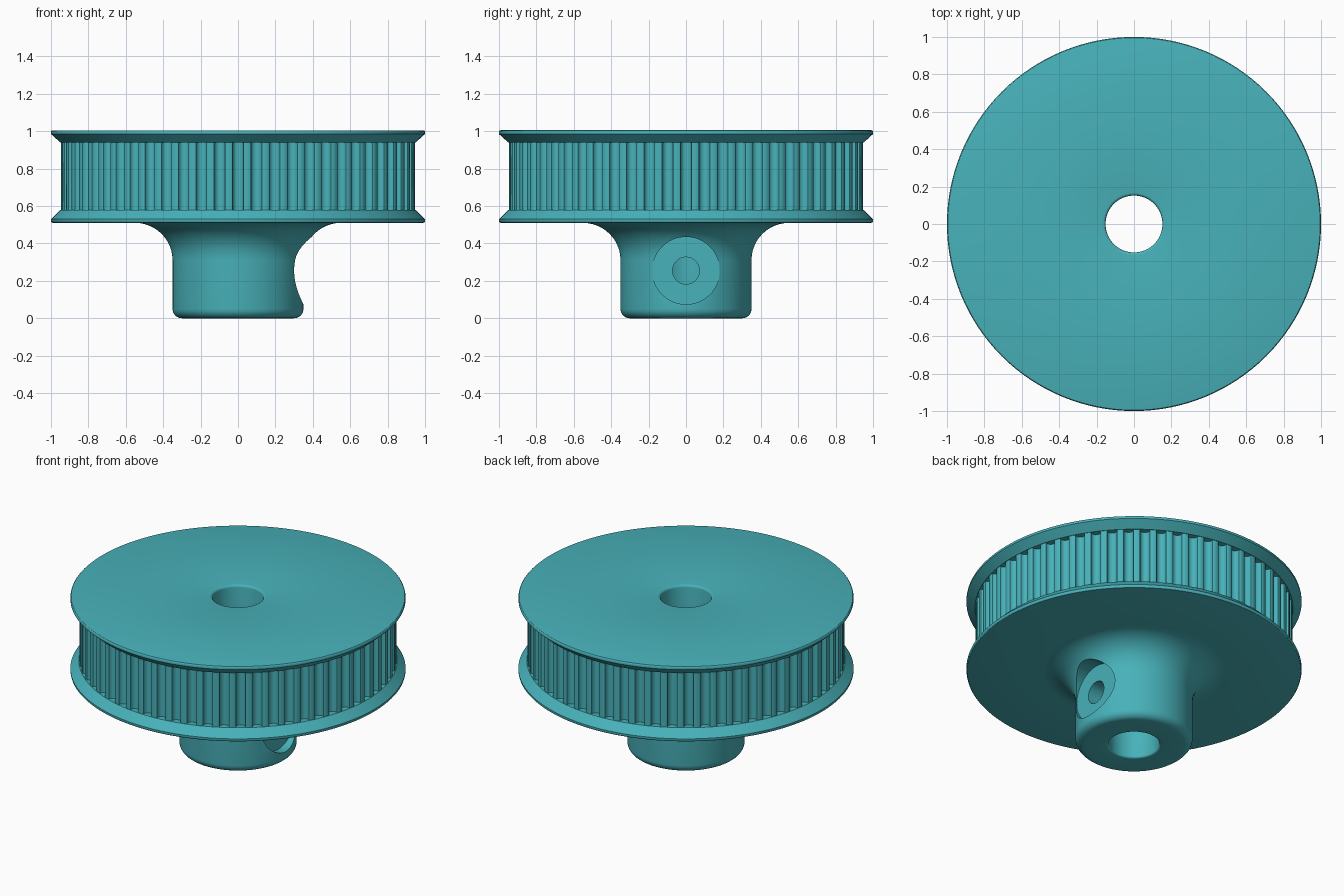
import bpy, bmesh, math
from math import sin, cos, pi, radians

if "Cube" in bpy.data.objects:
    bpy.data.objects.remove(bpy.data.objects["Cube"])

teal = bpy.data.materials.new("teal")
teal.diffuse_color = (0.064, 0.445, 0.49, 1)
teal.use_nodes = True
teal.node_tree.nodes["Principled BSDF"].inputs["Base Color"].default_value = teal.diffuse_color

BELT_LOW, BELT_HIGH = 0.58, 0.94
TEETH = 60


def arc(cx, cz, r, a0, a1, n):
    """Points of an arc in the (radius, height) plane, angles in degrees."""
    angles = [radians(a0 + (a1 - a0) * i / n) for i in range(n + 1)]
    return [(cx + r * cos(a), cz + r * sin(a)) for a in angles]


def make_object(name, bm):
    bmesh.ops.recalc_face_normals(bm, faces=bm.faces)
    mesh = bpy.data.meshes.new(name)
    bm.to_mesh(mesh)
    bm.free()
    mesh.materials.append(teal)
    obj = bpy.data.objects.new(name, mesh)
    bpy.context.collection.objects.link(obj)
    return obj


def lathe(name, profile, steps=128):
    """Revolve a closed profile around z."""
    bm = bmesh.new()
    rings = [[bm.verts.new((r * cos(2 * pi * i / steps), r * sin(2 * pi * i / steps), z))
              for r, z in profile] for i in range(steps)]
    n = len(profile)
    for i in range(steps):
        a, b = rings[i], rings[(i + 1) % steps]
        for j in range(n):
            k = (j + 1) % n
            bm.faces.new((a[j], b[j], b[k], a[k]))
    return make_object(name, bm)


def smooth(obj, angle):
    bpy.ops.object.select_all(action='DESELECT')
    obj.select_set(True)
    bpy.context.view_layer.objects.active = obj
    bpy.ops.object.shade_smooth_by_angle(angle=radians(angle))


# Hub, both flanges and the bore in one turned profile
profile = (
    arc(0.165, 0.013, 0.013, 180, 270, 4)          # bore lip, bottom
    + arc(0.30, 0.05, 0.05, 270, 360, 6)           # hub foot
    + arc(0.55, 0.31, 0.20, 180, 90, 12)           # hub to flange fillet
    + arc(0.99, 0.52, 0.01, 270, 360, 3)           # lower rim
    + [(1.0, 0.53), (0.95, BELT_LOW), (0.90, BELT_LOW)]
    + [(0.90, BELT_HIGH), (0.95, BELT_HIGH), (1.0, 0.985)]
    + arc(0.99, 0.995, 0.01, 0, 90, 3)             # upper rim
    + arc(0.167, 0.99, 0.015, 90, 180, 4)          # bore lip, top
)
# drop repeated neighbouring points
profile = [p for i, p in enumerate(profile) if math.dist(p, profile[i - 1]) > 0.002]
body = lathe("flanged_hub", profile)


# Set screw hole and its flat counterbore, cut from the +x side
def cut_from_side(target, radius, x0, x1, z):
    bpy.ops.mesh.primitive_cylinder_add(
        vertices=64, radius=radius, depth=x1 - x0,
        location=((x0 + x1) / 2, 0, z), rotation=(0, pi / 2, 0))
    cutter = bpy.context.object
    cutter.name = "cutter"
    cutter.hide_render = True
    cutter.data.materials.append(teal)
    mod = target.modifiers.new("cut", 'BOOLEAN')
    mod.operation = 'DIFFERENCE'
    mod.solver = 'EXACT'
    mod.object = cutter
    bpy.context.view_layer.objects.active = target
    bpy.ops.object.modifier_apply(modifier=mod.name)
    bpy.data.objects.remove(cutter)


cut_from_side(body, 0.18, 0.295, 0.70, 0.255)
cut_from_side(body, 0.072, 0.03, 0.50, 0.255)
smooth(body, 30)

# Toothed belt ring: rounded grooves between narrow lands
R, GROOVE, DEPTH = 0.947, 0.029, 0.037
outline = []
for t in range(TEETH):
    mid = 2 * pi * t / TEETH
    groove = [(-GROOVE - 0.006, 0), (-GROOVE, 0.004)]
    groove += [(GROOVE * cos(a), 0.010 + (DEPTH - 0.010) * sin(a))
               for a in [pi - pi * i / 8 for i in range(9)]]
    groove += [(GROOVE, 0.004), (GROOVE + 0.006, 0)]
    outline += [(R - d, mid + s / R) for s, d in groove]

bm = bmesh.new()
low, high = [[bm.verts.new((r * cos(a), r * sin(a), z)) for r, a in outline]
             for z in (BELT_LOW, BELT_HIGH)]
for i in range(len(outline)):
    k = (i + 1) % len(outline)
    bm.faces.new((low[i], low[k], high[k], high[i]))
ring = make_object("toothed_ring", bm)
smooth(ring, 35)
